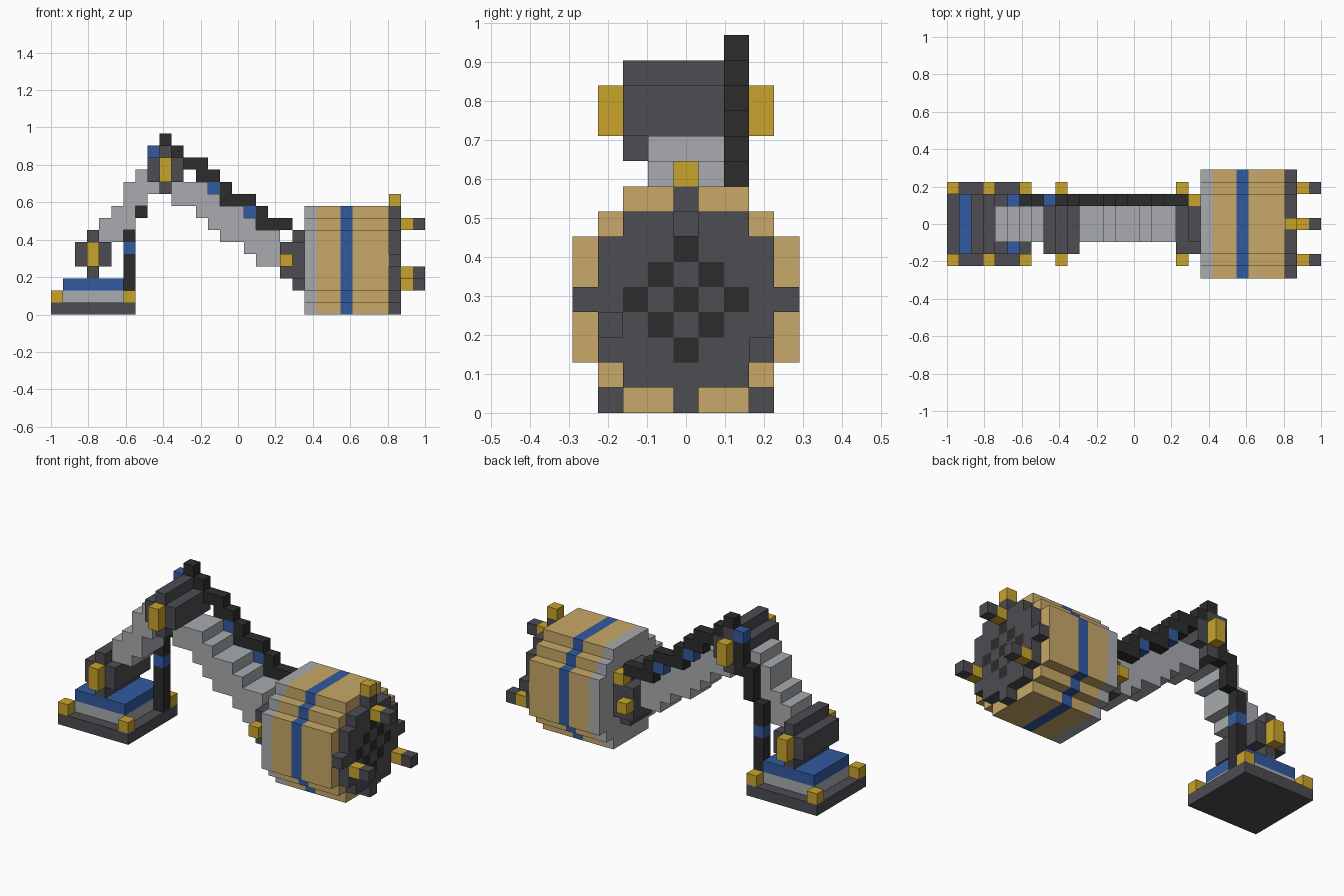
import bpy, bmesh
from mathutils import Vector

cube = bpy.data.objects.get("Cube")
if cube:
    bpy.data.objects.remove(cube, do_unlink=True)

U = 2 / 31                                   # block size
ORIGIN = Vector((-1, -4.5 * U, 0))


def linear(c):
    c /= 255
    return c / 12.92 if c <= 0.04045 else ((c + 0.055) / 1.055) ** 2.4


def material(name, rgb):
    m = bpy.data.materials.new(name)
    col = [linear(c) for c in rgb] + [1]
    m.diffuse_color = col
    m.use_nodes = True
    m.node_tree.nodes["Principled BSDF"].inputs["Base Color"].default_value = col
    return m


DARK = material("dark_grey", (77, 76, 81))
BLACK = material("black", (44, 44, 44))
GREY = material("light_grey", (168, 171, 175))
BLUE = material("blue", (50, 90, 160))
TAN = material("tan", (200, 168, 104))
YELLOW = material("yellow", (200, 164, 44))

grid = {}                                    # cell -> (part, material)


def put(part, mat, cells):
    for c in cells:
        grid[c] = (part, mat)


def box(xs, ys, zs):
    """Cells of an inclusive block range."""
    return [(i, j, k) for i in range(xs[0], xs[1] + 1)
            for j in range(ys[0], ys[1] + 1) for k in range(zs[0], zs[1] + 1)]


def disc(x0, x1, r2):
    """Cells of a round slab on the barrel axis."""
    return [c for c in box((x0, x1), (0, 8), (0, 8))
            if (c[1] - 4) ** 2 + (c[2] - 4) ** 2 <= r2]


# Base with stepped plates and corner bolts
put("base", DARK, box((0, 6), (1, 7), (0, 0)))
put("base_plate", GREY, box((1, 5), (2, 6), (1, 1)))
put("base_top", BLUE, box((1, 5), (2, 6), (2, 2)))
put("base_bolts", YELLOW, [(i, j, 1) for i in (0, 6) for j in (1, 7)])

# Upper arm and forearm as stepped columns: (lowest, highest) per step
upper = [(6, 7), (6, 8), (7, 10), (9, 11), (10, 10)]
fore = [(9, 10), (9, 10), (8, 10), (7, 9), (6, 8), (6, 8), (5, 7), (4, 6), (4, 6)]
for name, start, steps in (("upper_arm", 4, upper), ("forearm", 10, fore)):
    for n, zs in enumerate(steps):
        put(name, GREY, box((start + n, start + n), (3, 5), zs))

# Shoulder and elbow drums with side caps
for name, x, z in (("shoulder", 3, 4), ("elbow", 9, 11)):
    put(name, DARK, box((x - 1, x + 1), (2, 6), (z, z + 1)))
    put(name, DARK, box((x, x), (2, 6), (z - 1, z + 2)))
    for y in (1, 7):
        put(name + "_caps", YELLOW, box((x, x), (y, y), (z, z + 1)))

# Wrist
put("wrist", DARK, box((19, 19), (2, 6), (3, 5)))
put("wrist_caps", YELLOW, [(19, 1, 4), (19, 7, 4)])
put("wrist_plate", DARK, disc(20, 20, 5))

# Barrel with collar, band and end cap
put("barrel", TAN, disc(22, 27, 20))
put("barrel", BLUE, disc(24, 24, 20))
put("barrel_collar", GREY, disc(21, 21, 20))
put("end_cap", DARK, disc(28, 28, 16))
put("end_cap", BLACK, [c for c in disc(28, 28, 4) if (c[1] + c[2]) % 2 == 0
                       and abs(c[1] - 4) + abs(c[2] - 4) <= 2])
put("barrel_sight", YELLOW, [(28, 4, 9)])
for y, z in ((4, 7), (1, 3), (7, 2)):
    put("prongs", YELLOW, [(29, y, z)])
    put("prongs", DARK, [(30, y, z)])

# Hose: rises from the base, over the elbow, down to the barrel
rise = [(6, z) for z in range(1, 8)] + [(7, z) for z in range(8, 11)]
rise += [(8, z) for z in range(10, 14)] + [(9, 14)]
fall = [(10, 13), (11, 12), (12, 12), (12, 11), (13, 11), (13, 10), (14, 10),
        (14, 9), (15, 9), (16, 9), (16, 8), (17, 8), (17, 7), (18, 7), (19, 7)]
put("hose", BLACK, [(x, 6, z) for x, z in rise + fall])
put("hose", BLUE, [(x, 6, z) for x, z in ((6, 5), (8, 13), (13, 10), (16, 8))])
put("hose_end", YELLOW, [(20, 6, 6)])


# Build each part from the exposed sides of its blocks
def build(part):
    bm = bmesh.new()
    mats = []
    for cell, (owner, mat) in grid.items():
        if owner != part:
            continue
        if mat not in mats:
            mats.append(mat)
        middle = Vector(cell) + Vector((0.5, 0.5, 0.5))
        for axis in range(3):
            for sign in (-1, 1):
                n = Vector((0, 0, 0))
                n[axis] = sign
                if tuple(int(a + b) for a, b in zip(cell, n)) in grid:
                    continue
                s = Vector((0, 0, 0))
                s[(axis + 1) % 3] = 1
                t = n.cross(s)
                corners = [s + t, t - s, -s - t, s - t]
                face = bm.faces.new([bm.verts.new(ORIGIN + U * (middle + (n + c) / 2))
                                     for c in corners])
                face.material_index = mats.index(mat)
    bmesh.ops.remove_doubles(bm, verts=bm.verts[:], dist=U / 100)
    mesh = bpy.data.meshes.new(part)
    bm.to_mesh(mesh)
    bm.free()
    for m in mats:
        mesh.materials.append(m)
    bpy.context.collection.objects.link(bpy.data.objects.new(part, mesh))


for part in dict.fromkeys(owner for owner, _ in grid.values()):
    build(part)
